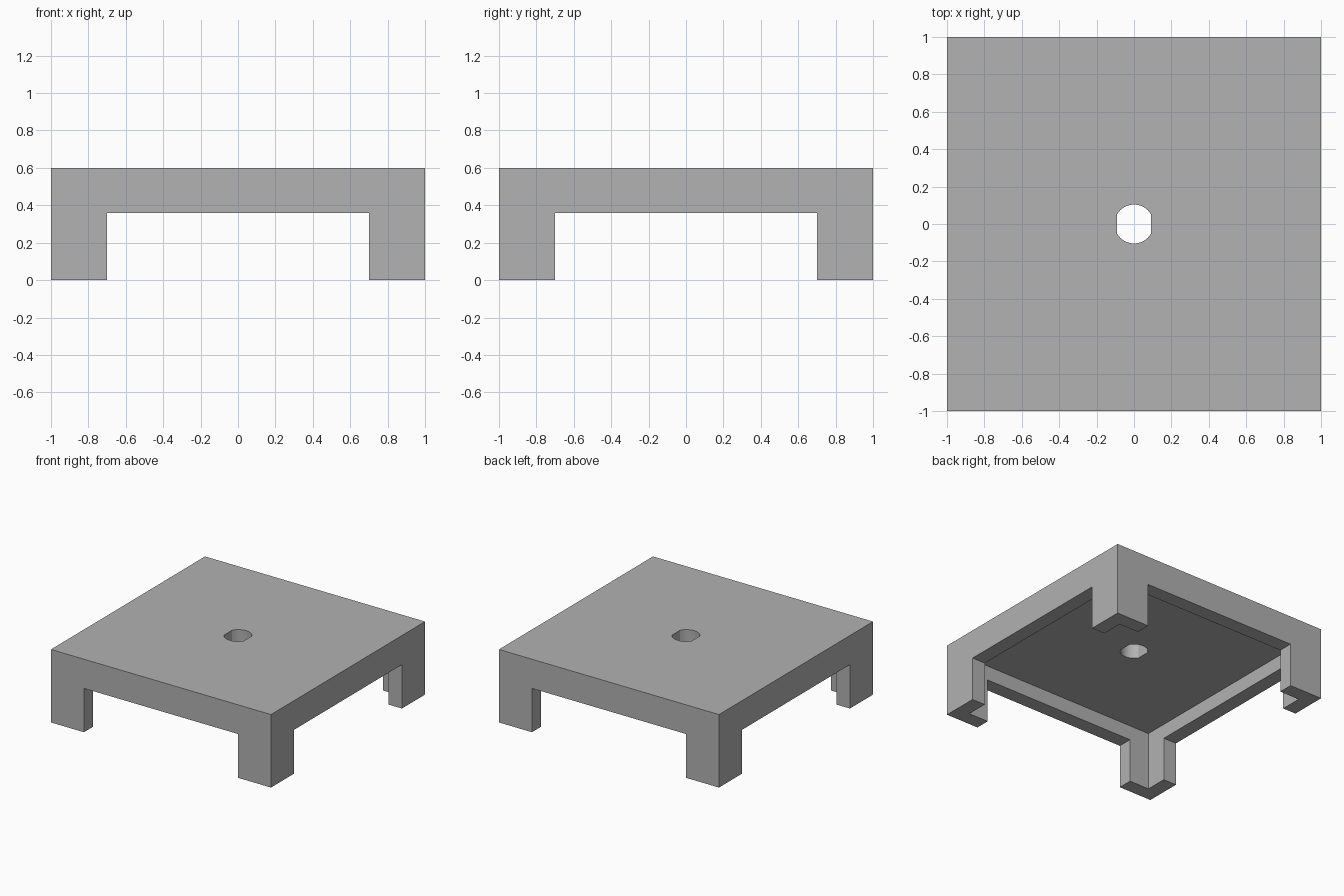
import bpy
import bmesh
import math

if "Cube" in bpy.data.objects:
    bpy.data.objects.remove(bpy.data.objects["Cube"], do_unlink=True)

HEIGHT, WALL, LEG, RAIL_Z = 0.6, 0.12, 0.3, 0.36
HOLE_R, HOLE_FLAT = 0.104, 0.09

grey = bpy.data.materials.new("matte grey")
grey.use_nodes = True
grey.diffuse_color = (0.445, 0.445, 0.445, 1)
grey.node_tree.nodes["Principled BSDF"].inputs["Base Color"].default_value = grey.diffuse_color


def prism(name, outline, z0, z1):
    """Extrude a closed xy outline from z0 to z1."""
    bm = bmesh.new()
    base = bm.faces.new([bm.verts.new((x, y, z0)) for x, y in outline])
    top = bmesh.ops.extrude_face_region(bm, geom=[base])["geom"]
    verts = [v for v in top if isinstance(v, bmesh.types.BMVert)]
    bmesh.ops.translate(bm, verts=verts, vec=(0, 0, z1 - z0))
    bmesh.ops.recalc_face_normals(bm, faces=bm.faces)
    mesh = bpy.data.meshes.new(name)
    bm.to_mesh(mesh)
    bm.free()
    mesh.materials.append(grey)
    ob = bpy.data.objects.new(name, mesh)
    bpy.context.collection.objects.link(ob)
    return ob


def rect(x, y):
    return [(-x, -y), (x, -y), (x, y), (-x, y)]


# Round hole with two flat sides
a = math.acos(HOLE_FLAT / HOLE_R)
steps = 16
arc = [a + (math.pi - 2 * a) * i / steps for i in range(steps + 1)]
hole = [(HOLE_R * math.cos(t), HOLE_R * math.sin(t)) for t in arc]
hole += [(-x, -y) for x, y in hole]

# Solid block, hollowed below, opened between the legs and pierced
body = prism("table_body", rect(1, 1), 0, HEIGHT)
inner, gap = 1 - WALL, 1 - LEG
cutters = [
    prism("cavity_cutter", rect(inner, inner), -0.5, HEIGHT - WALL),
    prism("side_gap_cutter", rect(1.5, gap), -0.4, RAIL_Z),
    prism("front_gap_cutter", rect(gap, 1.5), -0.3, RAIL_Z),
    prism("hole_cutter", hole, 0.2, 1),
]
for cutter in cutters:
    cutter.hide_render = True
    mod = body.modifiers.new(cutter.name, "BOOLEAN")
    mod.operation = "DIFFERENCE"
    mod.solver = "EXACT"
    mod.object = cutter

# Bake the cuts and discard the cutters
graph = bpy.context.evaluated_depsgraph_get()
baked = bpy.data.meshes.new_from_object(body.evaluated_get(graph))
body.modifiers.clear()
body.data = baked
for cutter in cutters:
    bpy.data.objects.remove(cutter, do_unlink=True)

bpy.ops.object.select_all(action="DESELECT")
body.select_set(True)
bpy.context.view_layer.objects.active = body
bpy.ops.object.shade_smooth_by_angle(angle=math.radians(30))
